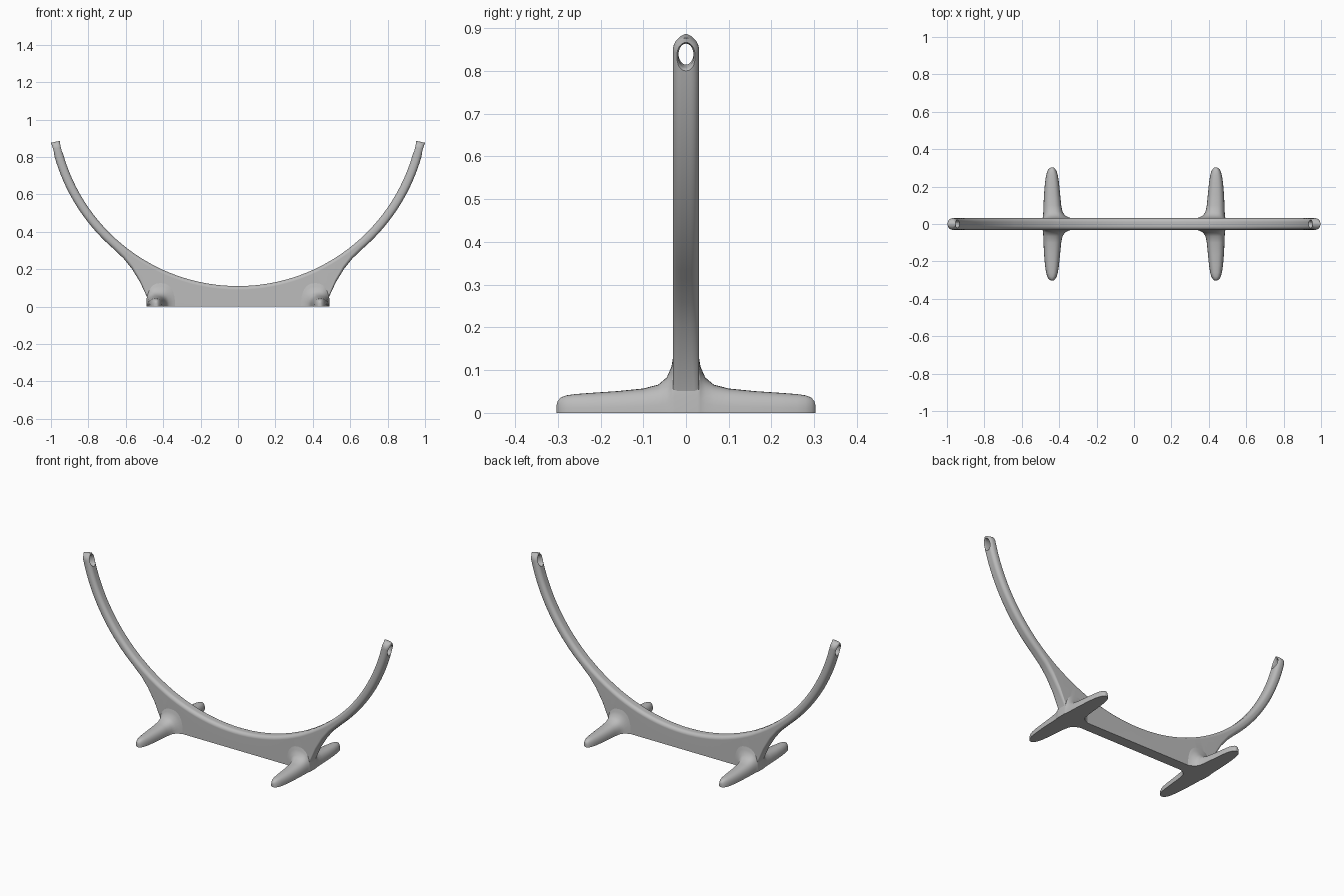
import bpy, bmesh, math
from math import sin, cos, pi, radians, sqrt
from mathutils import Vector, Matrix

if "Cube" in bpy.data.objects:
    bpy.data.objects.remove(bpy.data.objects["Cube"])

GREY = (0.5, 0.5, 0.5, 1)
mat = bpy.data.materials.new("satin grey")
mat.use_nodes = True
mat.diffuse_color = GREY
mat.node_tree.nodes["Principled BSDF"].inputs["Base Color"].default_value = GREY

CENTRE_Z, R_IN, R_OUT = 1.082, 0.972, 1.02
HALF_W, ROUND = 0.031, 0.02
TIP = radians(78.4)


def loft(name, rings):
    """Skin a list of closed rings and cap both ends."""
    bm = bmesh.new()
    loops = [[bm.verts.new(p) for p in ring] for ring in rings]
    for a, b in zip(loops, loops[1:]):
        for i in range(len(a)):
            j = (i + 1) % len(a)
            bm.faces.new((a[i], a[j], b[j], b[i]))
    bm.faces.new(loops[0])
    bm.faces.new(loops[-1])
    bmesh.ops.remove_doubles(bm, verts=bm.verts, dist=1e-5)
    bmesh.ops.recalc_face_normals(bm, faces=bm.faces)
    mesh = bpy.data.meshes.new(name)
    bm.to_mesh(mesh)
    bm.free()
    obj = bpy.data.objects.new(name, mesh)
    bpy.context.collection.objects.link(obj)
    mesh.materials.append(mat)
    return obj


def smooth(obj, angle=35):
    bpy.ops.object.select_all(action="DESELECT")
    obj.select_set(True)
    bpy.context.view_layer.objects.active = obj
    bpy.ops.object.shade_smooth_by_angle(angle=radians(angle))
    mod = obj.modifiers.new("even shading", "WEIGHTED_NORMAL")
    mod.keep_sharp = True


def on_arc(radius, a):
    return Vector((radius * sin(a), 0, CENTRE_Z - radius * cos(a)))


def section(side, inner, outer, half_w, r_out):
    """Rounded rectangle spanning from the cradle curve to the outer edge."""
    length = (outer - inner).length
    axis = (outer - inner).normalized()
    ring = []
    r_in = min(ROUND, half_w * 0.95)
    r_out = min(r_out, half_w * 0.95)
    corners = ((length - r_out, 1, r_out, 0), (r_in, 1, r_in, 90),
               (r_in, -1, r_in, 180), (length - r_out, -1, r_out, 270))
    for u, s, r, start in corners:
        for k in range(6):
            a = radians(start + 18 * k)
            p = inner + axis * (u + r * cos(a))
            ring.append((side * p.x, s * (half_w - r) + r * sin(a), p.z))
    return ring


# Stations of one half: web over the flat base, flared side, then the thin arm
stations = []
for i in range(11):
    f = i / 10
    stations.append((on_arc(R_IN, radians(25 * f)), Vector((0.48 * f, 0, 0)), HALF_W, 0))
for x, z, deg, r in ((0.482, 0.025, 26, 0.006), (0.488, 0.055, 27.5, 0.012),
                     (0.523, 0.13, 31, 0.018), (0.567, 0.202, 34.3, ROUND),
                     (0.612, 0.258, 37.5, ROUND)):
    stations.append((on_arc(R_IN, radians(deg)), Vector((x, 0, z)), HALF_W, r))
START, ROUNDING = radians(41), 0.036
arm_angles = [START + (TIP - ROUNDING - START) * i / 18 for i in range(19)]
arm_angles += [TIP - ROUNDING * (1 - sin(pi / 2 * i / 9)) for i in range(1, 9)]
arm_angles.append(TIP - 0.0002)
for a in arm_angles:
    t = max(0, 1 - (TIP - a) / ROUNDING)
    stations.append((on_arc(R_IN, a), on_arc(R_OUT, a), HALF_W * sqrt(1 - t * t), ROUND))

rings = [section(-1, *s) for s in reversed(stations[1:])]
rings += [section(1, *s) for s in stations]
frame = loft("cradle_frame", rings)

# Flared oval eyelets through both arm tips
EYE = radians(75.9)
for side, label in ((-1, "right"), (1, "left")):
    radial = Vector((side * sin(EYE), 0, -cos(EYE)))
    along = Vector((side * cos(EYE), 0, sin(EYE)))
    centre = Vector((0, 0, CENTRE_Z)) + radial * (R_IN + R_OUT) / 2
    cutter_rings = []
    for depth, grow in ((-0.04, 0.008), (-0.024, 0.006), (-0.02, 0.003), (-0.014, 0),
                        (0.014, 0), (0.02, 0.003), (0.024, 0.006), (0.04, 0.008)):
        cutter_rings.append([centre + radial * depth
                             + along * (0.029 + grow) * sin(2 * pi * k / 28)
                             + Vector((0, (0.018 + grow) * cos(2 * pi * k / 28), 0))
                             for k in range(28)])
    cutter = loft(label + "_eyelet_cutter", cutter_rings)
    cutter.hide_render = True
    cutter.hide_set(True)
    cut = frame.modifiers.new(label + " eyelet", "BOOLEAN")
    cut.operation = "DIFFERENCE"
    cut.solver = "EXACT"
    cut.object = cutter

# Apply the cuts so the cutters can go
deps = bpy.context.evaluated_depsgraph_get()
cut_mesh = bpy.data.meshes.new_from_object(frame.evaluated_get(deps))
frame.modifiers.clear()
frame.data = cut_mesh
for label in ("right", "left"):
    bpy.data.objects.remove(bpy.data.objects[label + "_eyelet_cutter"])
smooth(frame)

# Cross feet: distance from middle, inner edge, outer edge, height
FOOT = ((0.027, 0.325, 0.49, 0.15), (0.034, 0.345, 0.488, 0.108), (0.045, 0.368, 0.486, 0.083),
        (0.065, 0.382, 0.485, 0.066), (0.1, 0.389, 0.484, 0.057), (0.16, 0.395, 0.481, 0.051),
        (0.22, 0.401, 0.476, 0.047), (0.26, 0.407, 0.47, 0.044), (0.28, 0.413, 0.464, 0.041),
        (0.293, 0.42, 0.457, 0.036), (0.3, 0.427, 0.449, 0.028), (0.303, 0.433, 0.443, 0.018))


def foot_ring(side, y, x0, x1, h):
    ring = []
    for k in range(17):
        c, s = cos(pi * k / 16), sin(pi * k / 16)
        x = (x0 + x1) / 2 + (x1 - x0) / 2 * math.copysign(abs(c) ** 0.8, c)
        ring.append((side * x, y, h * max(s, 0) ** 0.8))
    return ring


for side, label in ((-1, "right"), (1, "left")):
    rings = [foot_ring(side, -y, *rest) for y, *rest in reversed(FOOT)]
    rings += [foot_ring(side, y, *rest) for y, *rest in FOOT]
    smooth(loft(label + "_foot", rings), 50)
